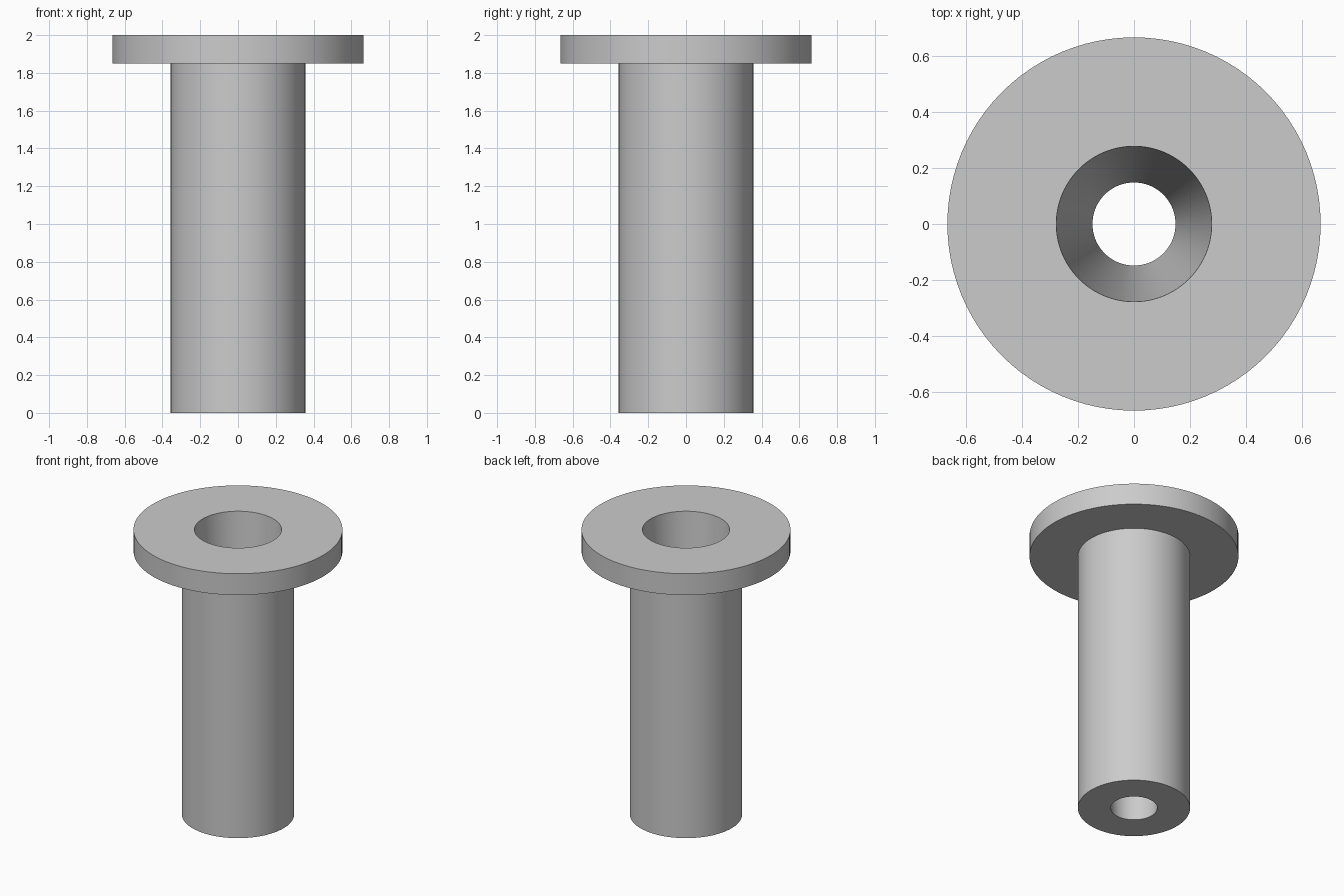
import bpy, bmesh
from math import tau

cube = bpy.data.objects.get("Cube")
if cube:
    bpy.data.objects.remove(cube, do_unlink=True)

# Plain grey finish
grey = bpy.data.materials.new("plain grey")
grey.use_nodes = True
colour = (0.6, 0.6, 0.6, 1)
grey.diffuse_color = colour
grey.node_tree.nodes["Principled BSDF"].inputs["Base Color"].default_value = colour

# Closed cross-section: bore, underside, shaft, flange, top
profile = [(0.148, 0), (0.357, 0), (0.357, 1.85), (0.665, 1.85), (0.665, 2), (0.277, 2)]

bm = bmesh.new()
verts = [bm.verts.new((r, 0, z)) for r, z in profile]
edges = [bm.edges.new((a, b)) for a, b in zip(verts, verts[1:] + verts[:1])]
bmesh.ops.spin(bm, geom=verts + edges, cent=(0, 0, 0), axis=(0, 0, 1),
               angle=tau, steps=96, use_merge=True)
bmesh.ops.remove_doubles(bm, verts=bm.verts, dist=0.0001)
bmesh.ops.recalc_face_normals(bm, faces=bm.faces)
mesh = bpy.data.meshes.new("flanged_bushing")
bm.to_mesh(mesh)
bm.free()
mesh.materials.append(grey)

bushing = bpy.data.objects.new("flanged_bushing", mesh)
bpy.context.collection.objects.link(bushing)

# Smooth round walls, crisp rims
bpy.ops.object.select_all(action="DESELECT")
bushing.select_set(True)
bpy.context.view_layer.objects.active = bushing
bpy.ops.object.shade_smooth_by_angle(angle=0.6)
